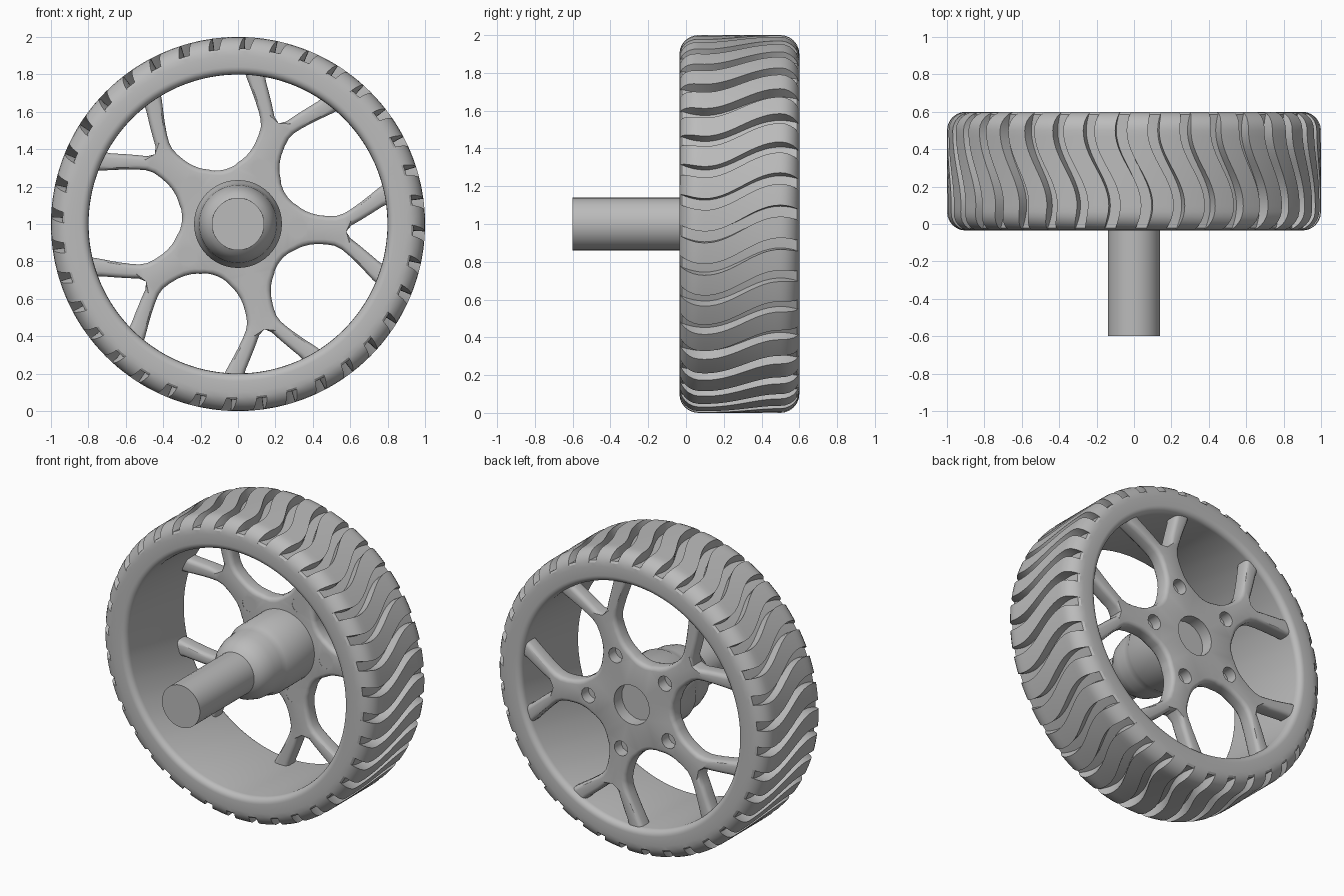
import bpy, bmesh
from math import sin, cos, pi, radians, atan2, hypot
from mathutils import Vector

cube = bpy.data.objects.get("Cube")
if cube:
    bpy.data.objects.remove(cube)

grey = bpy.data.materials.new("plain_grey")
grey.use_nodes = True
color = (0.5, 0.5, 0.5, 1)
grey.diffuse_color = color
for node in grey.node_tree.nodes:
    if node.type == 'BSDF_PRINCIPLED':
        node.inputs["Base Color"].default_value = color


def around(angle, r, y):
    """Point at a radius and angle about the wheel axis."""
    return (r * cos(angle), y, 1 + r * sin(angle))


def make_object(name, bm):
    """Weld, fix normals, colour and smooth a new mesh object."""
    bmesh.ops.remove_doubles(bm, verts=bm.verts, dist=0.0003)
    bmesh.ops.recalc_face_normals(bm, faces=bm.faces)
    mesh = bpy.data.meshes.new(name)
    bm.to_mesh(mesh)
    bm.free()
    mesh.materials.append(grey)
    ob = bpy.data.objects.new(name, mesh)
    bpy.context.collection.objects.link(ob)
    bpy.ops.object.select_all(action='DESELECT')
    ob.select_set(True)
    bpy.context.view_layer.objects.active = ob
    bpy.ops.object.shade_smooth_by_angle(angle=radians(32))
    return ob


def skin(name, columns, closed):
    """Join columns of points around the axis into a surface."""
    bm = bmesh.new()
    cols = [[bm.verts.new(p) for p in col] for col in columns]
    rows = len(cols[0])
    for i, a in enumerate(cols):
        b = cols[(i + 1) % len(cols)]
        for j in range(rows if closed else rows - 1):
            k = (j + 1) % rows
            bm.faces.new((a[j], a[k], b[k], b[j]))
    if not closed:
        for end in (0, -1):
            bm.faces.new([c[end] for c in cols])
    return make_object(name, bm)


def lathe(name, profile, segments):
    turns = [2 * pi * i / segments for i in range(segments)]
    return skin(name, [[around(t, r, y) for r, y in profile] for t in turns], False)


# Tyre: rounded ring section with wavy grooves cut across the tread
FRONT, BACK, INNER = -0.035, 0.6, 0.8
GROOVES, FLOOR = 36, 0.938


def corner(r, y, size, start):
    steps = [radians(start - 15 * i) for i in range(7)]
    return [(r + size * sin(t), y + size * cos(t)) for t in steps]


section = corner(0.9, FRONT + 0.1, 0.1, 180)
section += [(1, FRONT + 0.1 + i * 0.435 / 14) for i in range(1, 14)]
section += corner(0.9, BACK - 0.1, 0.1, 90)
section += corner(INNER + 0.04, BACK - 0.04, 0.04, 0)
section += corner(INNER + 0.04, FRONT + 0.04, 0.04, -90)


def wave(y):
    return 0.07 * sin(pi * (y - 0.3) / 0.4)


pitch = 2 * pi / GROOVES
steps = [(0, 1), (0.33, 1), (0.65, 1), (0.65, FLOOR), (0.82, FLOOR), (1, FLOOR)]
columns = []
for g in range(GROOVES):
    for part, limit in steps:
        turn = radians(1.75) + (g + part) * pitch
        columns.append([around(turn + wave(y), min(r, limit), y) for r, y in section])
skin("tyre", columns, True)

# Axle and hub
lathe("axle", [(0.14, -0.6), (0.14, 0.3)], 32)
lathe("hub", [(0.14, -0.03), (0.165, -0.01), (0.19, 0.03), (0.208, 0.09),
              (0.213, 0.16), (0.22, 0.2), (0.235, 0.23), (0.235, 0.49)], 48)

# Spoke plate: half of one forked arm, mirrored and repeated five times
ARMS = [radians(-4 + 72 * i) for i in range(5)]
EDGE, PLATE_Y, HALF = 0.028, 0.52, 0.052
BORE, BOLT_R, BOLT_SIZE = 0.13, 0.32, 0.05


def polar(degrees, r):
    t = radians(degrees)
    return Vector((r * cos(t), r * sin(t), 0))


# Inner side of the half arm: bore, arm centre line, bolt hole, fork opening
inner = [polar(d, BORE) for d in (36, 18, 0)]
inner += [Vector((BOLT_R, 0, 0)) + polar(d, BOLT_SIZE) for d in range(180, -1, -30)]
inner += [polar(0, 0.45), polar(0, 0.52), polar(0, 0.58)]
fork_start = len(inner)
inner += [polar(3.2, 0.605), polar(6, 0.66), polar(8.7, 0.72),
          polar(11, 0.78), polar(12.7, 0.86)]
# Outer side: the edge of the large opening between two arms
outer = [polar(d, r) for d, r in (
    (36, 0.3), (33.5, 0.301), (31, 0.303), (27, 0.31), (25, 0.315), (22, 0.329),
    (18, 0.347), (15, 0.367), (12, 0.4), (10.2, 0.435), (9, 0.485), (8.7, 0.53),
    (9.7, 0.57), (11.5, 0.61), (14, 0.665), (16.5, 0.725), (18.5, 0.78), (20.5, 0.86))]


def arm_section(a, b, a_edge):
    """Closed loop across the arm with rounded edges."""
    across = (b - a).normalized()
    turns = [radians(t) for t in (0, 30, 60, 90)]
    loop = []
    for t in turns:
        up = Vector((0, 0, HALF - EDGE + EDGE * sin(t)))
        loop.append(a + across * a_edge * (1 - cos(t)) + up)
    for t in reversed(turns):
        up = Vector((0, 0, HALF - EDGE + EDGE * sin(t)))
        loop.append(b - across * EDGE * (1 - cos(t)) + up)
    return loop + [Vector((p.x, p.y, -p.z)) for p in reversed(loop)]


loops = [arm_section(a, b, EDGE if i >= fork_start else 0)
         for i, (a, b) in enumerate(zip(inner, outer))]
bm = bmesh.new()
for arm in ARMS:
    for side in (-1, 1):
        rings = [[bm.verts.new(around(arm + side * atan2(p.y, p.x), hypot(p.x, p.y),
                                      PLATE_Y + p.z)) for p in loop] for loop in loops]
        for i in range(len(loops) - 1):
            for j in range(len(loops[0])):
                k = (j + 1) % len(loops[0])
                spots = ((i, j), (i, k), (i + 1, k), (i + 1, j))
                # Leave the mirror seam open so the halves join
                if any(abs(loops[m][n].y) > 0.0001 for m, n in spots):
                    bm.faces.new([rings[m][n] for m, n in spots])
make_object("spokes", bm)

# Floors that close the bolt holes on the front side
for i, arm in enumerate(ARMS):
    x, _, z = around(arm, BOLT_R, 0)
    floor = lathe("bolt_hole_floor_%d" % (i + 1),
                  [(BOLT_SIZE + 0.001, PLATE_Y - HALF + 0.001),
                   (BOLT_SIZE + 0.001, PLATE_Y - 0.02)], 24)
    floor.location = (x, 0, z - 1)
